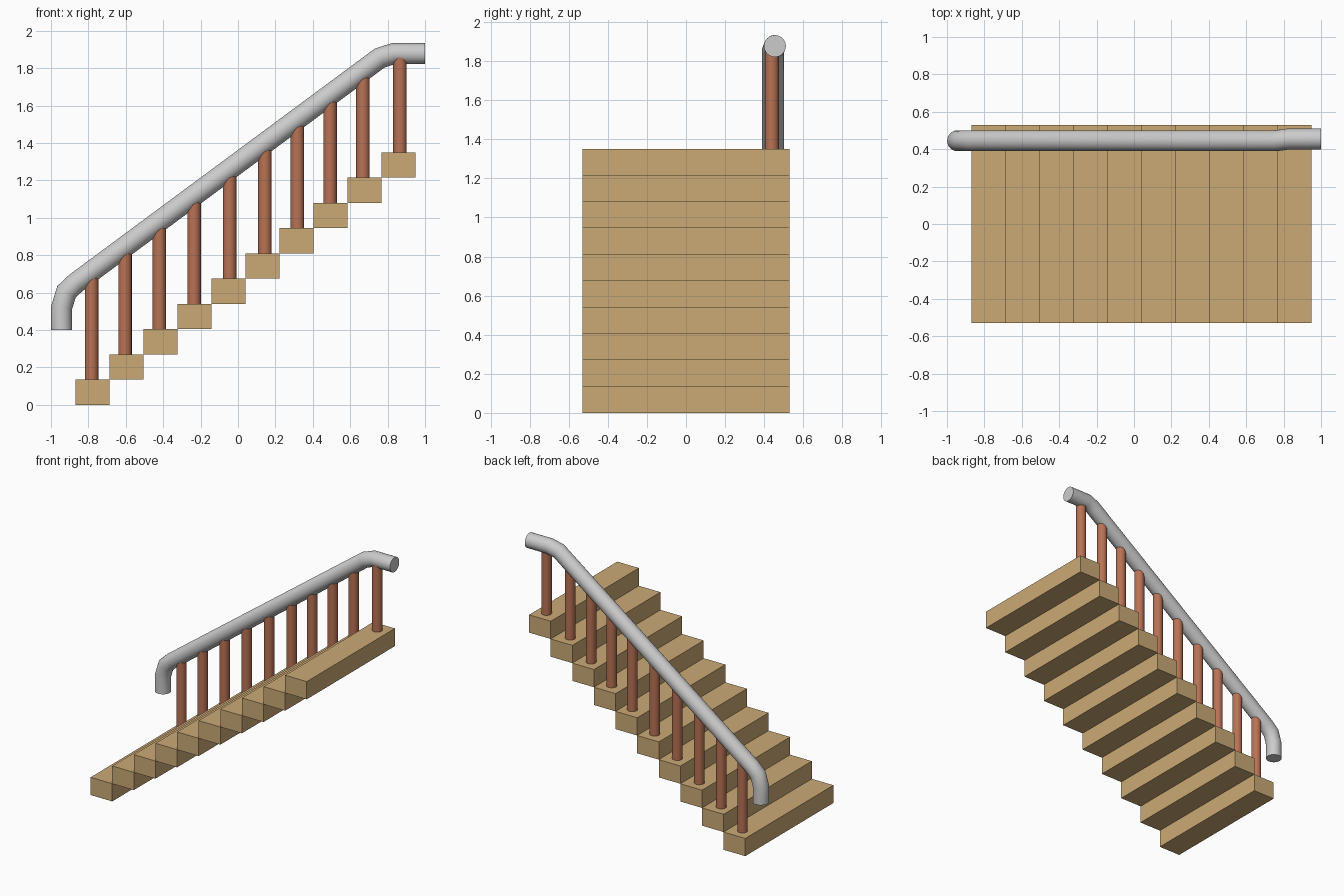
import bpy, bmesh, math
from mathutils import Vector

if "Cube" in bpy.data.objects:
    bpy.data.objects.remove(bpy.data.objects["Cube"])

STEPS, RUN, RISE, X0, HALF_W = 10, 0.182, 0.135, -0.87, 0.53


def material(name, color):
    m = bpy.data.materials.new(name)
    m.diffuse_color = color
    m.use_nodes = True
    m.node_tree.nodes["Principled BSDF"].inputs["Base Color"].default_value = m.diffuse_color
    return m


def smooth(obj):
    bpy.ops.object.select_all(action='DESELECT')
    obj.select_set(True)
    bpy.context.view_layer.objects.active = obj
    bpy.ops.object.shade_smooth_by_angle(angle=math.radians(40))


def mitred_tube(name, path, radius, sides=32):
    """Round tube along a path, with mitred rings at the bends and capped ends."""
    pts = [Vector(p) for p in path]
    bm = bmesh.new()
    rings = []
    for i, p in enumerate(pts):
        a = (p - pts[i - 1]).normalized() if i > 0 else None
        b = (pts[i + 1] - p).normalized() if i < len(pts) - 1 else None
        a, b = a or b, b or a
        t = (a + b).normalized()
        u = Vector((0, 1, 0))
        u = (u - t * u.dot(t)).normalized()
        v = t.cross(u) / t.dot(a)
        ring = []
        for k in range(sides):
            ang = 2 * math.pi * k / sides
            ring.append(bm.verts.new(p + radius * (u * math.cos(ang) + v * math.sin(ang))))
        rings.append(ring)
    for r, s in zip(rings, rings[1:]):
        for k in range(sides):
            n = (k + 1) % sides
            bm.faces.new((r[k], r[n], s[n], s[k]))
    bm.faces.new(rings[0])
    bm.faces.new(rings[-1])
    bmesh.ops.recalc_face_normals(bm, faces=bm.faces)
    me = bpy.data.meshes.new(name)
    bm.to_mesh(me)
    bm.free()
    obj = bpy.data.objects.new(name, me)
    bpy.context.collection.objects.link(obj)
    smooth(obj)
    return obj


wood = material("step_wood", (0.60, 0.40, 0.18, 1))
post = material("baluster_wood", (0.48, 0.17, 0.09, 1))

# Steps
for i in range(STEPS):
    bpy.ops.mesh.primitive_cube_add(
        size=1, location=(X0 + RUN * (i + 0.5), 0, RISE * (i + 0.5)))
    o = bpy.context.object
    o.name = f"step_{i + 1}"
    o.scale = (RUN, 2 * HALF_W, RISE)
    o.data.materials.append(wood)

# Handrail: drops at the foot, runs level at the head
rail = [(-0.943, 0.445, 0.40), (-0.943, 0.445, 0.52), (-0.917, 0.445, 0.604),
        (-0.866, 0.445, 0.652), (0.758, 0.445, 1.854), (0.83, 0.455, 1.877),
        (1.0, 0.455, 1.877)]
mitred_tube("handrail", rail, 0.056)

# Balusters: one per step, ending inside the rail
xs = [-0.783, -0.604, -0.42, -0.235, -0.045, 0.144, 0.318, 0.492, 0.668, 0.866]
for i, x in enumerate(xs):
    base = RISE * (i + 1)
    top = min(0.652 + (x + 0.866) * 0.74, 1.877) - 0.015
    bpy.ops.mesh.primitive_cylinder_add(
        vertices=32, radius=0.036, depth=top - base, location=(x, 0.439, (base + top) / 2))
    o = bpy.context.object
    o.name = f"baluster_{i + 1}"
    o.data.materials.append(post)
    smooth(o)
